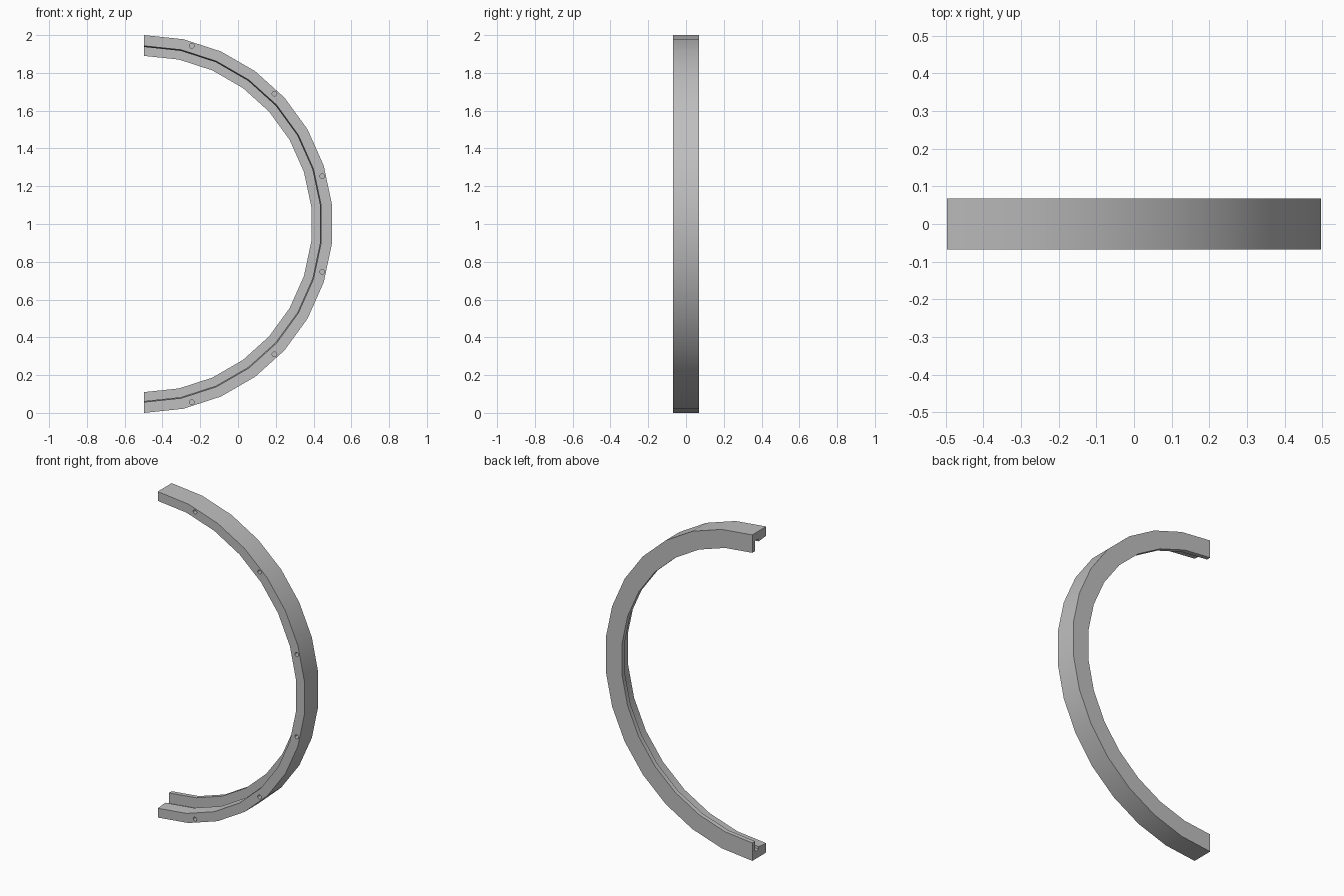
import bpy, bmesh, math
from mathutils import Matrix

cube = bpy.data.objects.get("Cube")
if cube:
    bpy.data.objects.remove(cube)

STEPS = 15
CENTRE_X = -math.cos(math.radians(6)) / 2
HALF = 0.0675

grey = bpy.data.materials.new("light_grey")
grey.use_nodes = True
grey.diffuse_color = (0.52, 0.52, 0.52, 1)
grey.node_tree.nodes["Principled BSDF"].inputs["Base Color"].default_value = grey.diffuse_color


def add_object(name, bm):
    bmesh.ops.recalc_face_normals(bm, faces=bm.faces)
    mesh = bpy.data.meshes.new(name)
    bm.to_mesh(mesh)
    bm.free()
    mesh.materials.append(grey)
    obj = bpy.data.objects.new(name, mesh)
    bpy.context.collection.objects.link(obj)
    return obj


# Cross-section as (depth, radius): thick front lip, shallow groove, tall back flange
profile = [(-HALF, 1.0), (-HALF, 0.943), (0.005, 0.937), (0.005, 0.953),
           (0.04, 0.953), (0.04, 0.89), (HALF, 0.89), (HALF, 1.0)]

# Half ring swept around its centre
bm = bmesh.new()
rings = []
for i in range(STEPS + 1):
    a = math.pi * (0.5 - i / STEPS)
    rings.append([bm.verts.new((CENTRE_X + r * math.cos(a), y, 1 + r * math.sin(a)))
                  for y, r in profile])
n = len(profile)
for near, far in zip(rings, rings[1:]):
    for j in range(n):
        k = (j + 1) % n
        bm.faces.new((near[j], near[k], far[k], far[j]))
bm.faces.new(rings[0])
bm.faces.new(rings[-1])
half_ring = add_object("half_ring", bm)

# Blind screw holes in the front face
bm = bmesh.new()
for deg in range(-75, 76, 30):
    a = math.radians(deg)
    place = Matrix.Translation((CENTRE_X + 0.976 * math.cos(a), -HALF,
                                1 + 0.976 * math.sin(a)))
    bmesh.ops.create_cone(bm, cap_ends=True, segments=12, radius1=0.0125, radius2=0.0125,
                          depth=0.1, matrix=place @ Matrix.Rotation(math.pi / 2, 4, 'X'))
cutter = add_object("screw_hole_cutter", bm)
cutter.hide_render = True

cut = half_ring.modifiers.new("screw_holes", 'BOOLEAN')
cut.operation = 'DIFFERENCE'
cut.solver = 'EXACT'
cut.object = cutter

bpy.ops.object.select_all(action='DESELECT')
half_ring.select_set(True)
bpy.context.view_layer.objects.active = half_ring
bpy.ops.object.modifier_apply(modifier=cut.name)
bpy.data.objects.remove(cutter)
bpy.ops.object.shade_smooth_by_angle(angle=math.radians(31))
